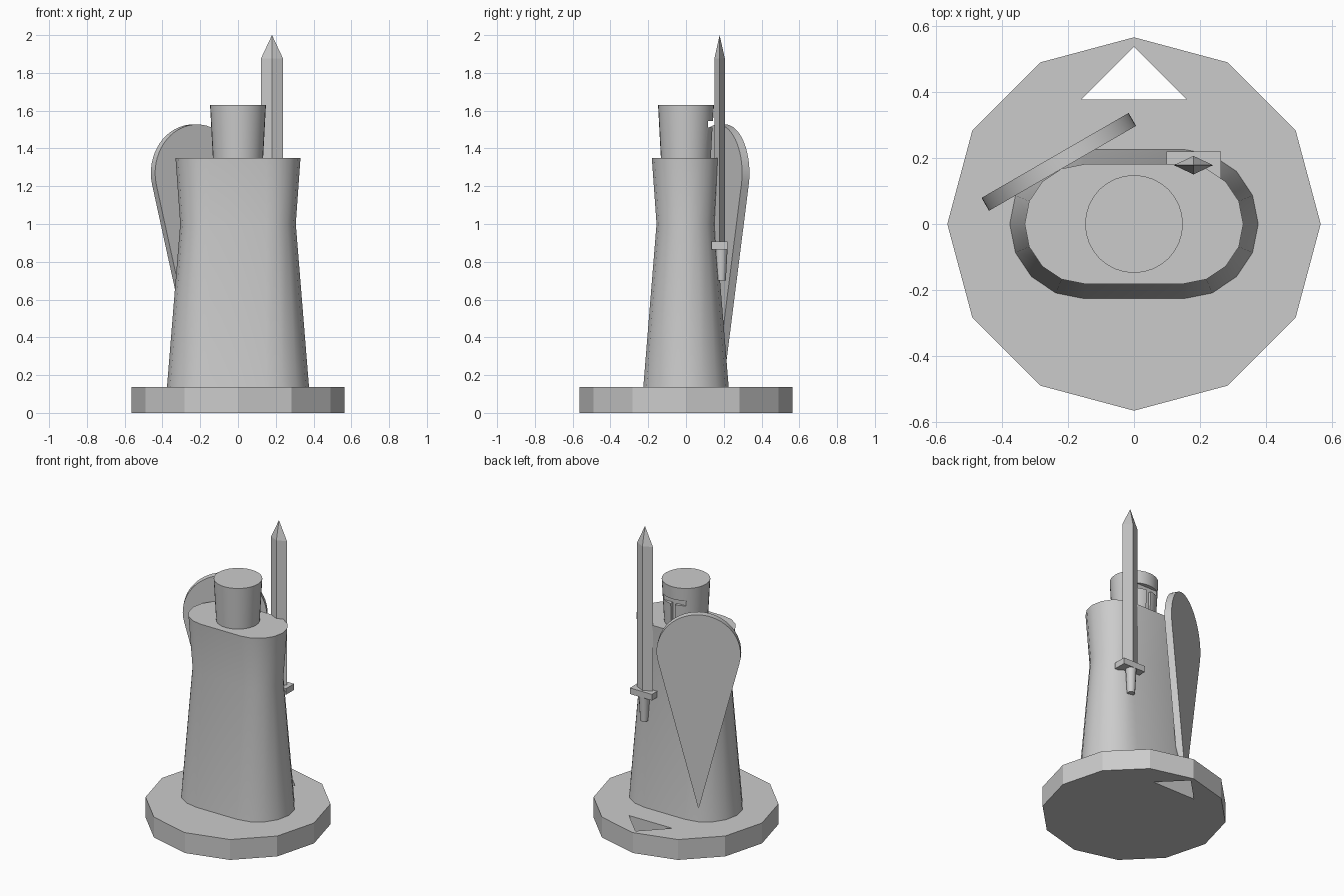
import bpy, bmesh, math
from mathutils import Matrix

cube = bpy.data.objects.get("Cube")
if cube:
    bpy.data.objects.remove(cube, do_unlink=True)

grey = bpy.data.materials.new("plain grey")
grey.use_nodes = True
grey.diffuse_color = (0.6, 0.6, 0.6, 1)
grey.node_tree.nodes["Principled BSDF"].inputs["Base Color"].default_value = (0.6, 0.6, 0.6, 1)


def loft(name, rings, smooth=False):
    """Skin a stack of equal-length point rings and cap both ends."""
    bm = bmesh.new()
    layers = [[bm.verts.new(p) for p in ring] for ring in rings]
    n = len(layers[0])
    for low, high in zip(layers, layers[1:]):
        for i in range(n):
            j = (i + 1) % n
            bm.faces.new((low[i], low[j], high[j], high[i]))
    bm.faces.new(layers[0][::-1])
    bm.faces.new(layers[-1])
    bmesh.ops.remove_doubles(bm, verts=bm.verts, dist=1e-5)
    bmesh.ops.recalc_face_normals(bm, faces=bm.faces)
    mesh = bpy.data.meshes.new(name)
    bm.to_mesh(mesh)
    bm.free()
    mesh.materials.append(grey)
    obj = bpy.data.objects.new(name, mesh)
    bpy.context.collection.objects.link(obj)
    if smooth:
        shade(obj)
    return obj


def activate(obj):
    bpy.ops.object.select_all(action='DESELECT')
    obj.select_set(True)
    bpy.context.view_layer.objects.active = obj


def shade(obj):
    activate(obj)
    bpy.ops.object.shade_smooth_by_angle(angle=math.radians(35))


def circle(r, z, n, x=0, y=0):
    return [(x + r * math.cos(math.tau * i / n), y + r * math.sin(math.tau * i / n), z)
            for i in range(n)]


def stadium(r, z, half=0.15, n=8):
    """Two half circles joined by straight sides."""
    ring = []
    for side in (1, -1):
        for i in range(n + 1):
            a = math.pi * i / n - math.pi / 2
            ring.append((side * (half + r * math.cos(a)), side * r * math.sin(a), z))
    return ring


def box(name, x0, x1, y0, y1, z0, z1):
    return loft(name, [[(x0, y0, z), (x1, y0, z), (x1, y1, z), (x0, y1, z)] for z in (z0, z1)])


def cut(obj, cutter):
    mod = obj.modifiers.new("cut", 'BOOLEAN')
    mod.operation = 'DIFFERENCE'
    mod.solver = 'EXACT'
    mod.object = cutter
    activate(obj)
    bpy.ops.object.modifier_apply(modifier=mod.name)
    bpy.data.objects.remove(cutter, do_unlink=True)


# Base with a triangular hole behind the figure
base = loft("base", [circle(0.565, z, 12) for z in (0, 0.137)])
cut(base, loft("hole_cutter", [[(-0.16, 0.376, z), (0.16, 0.376, z), (0, 0.537, z)]
                               for z in (-0.1, 0.3)]))

# Robed body
loft("body", [stadium(0.226, 0.137), stadium(0.156, 1.0), stadium(0.181, 1.35)], smooth=True)

# Helmet with a T-shaped visor slot
head = loft("head", [circle(0.133, 1.35, 32), circle(0.148, 1.63, 32)])
cut(head, box("visor_cutter", -0.2, 0.2, 0.116, 0.3, 1.51, 1.545))
cut(head, box("breath_cutter", -0.016, 0.016, 0.116, 0.3, 1.36, 1.53))
shade(head)

# Teardrop shield, turned towards one side
radius, drop = 0.257, 1.05
start = -math.asin(radius / drop)
outline = [(0, -drop)]
for i in range(33):
    a = start + (math.pi - 2 * start) * i / 32
    outline.append((radius * math.cos(a), radius * math.sin(a)))
shield = loft("shield", [[(x, y, z) for x, z in outline] for y in (-0.0225, 0.0225)], smooth=True)
shield.matrix_world = (Matrix.Translation((-0.2275, 0.188, 1.27))
                       @ Matrix.Rotation(math.radians(30), 4, 'Z'))

# Sword: diamond blade, crossguard and tapered grip
sx, sy = 0.18, 0.178


def diamond(s, z):
    return [(sx + 0.059 * s, sy, z), (sx, sy + 0.028 * s, z),
            (sx - 0.059 * s, sy, z), (sx, sy - 0.028 * s, z)]


loft("sword_blade", [diamond(1, 0.88), diamond(1, 1.875), diamond(0.001, 2.0)])
box("sword_guard", 0.099, 0.263, 0.134, 0.22, 0.866, 0.907)
loft("sword_grip", [circle(0.025, 0.7, 12, sx, 0.186), circle(0.034, 0.87, 12, sx, 0.186)],
     smooth=True)
